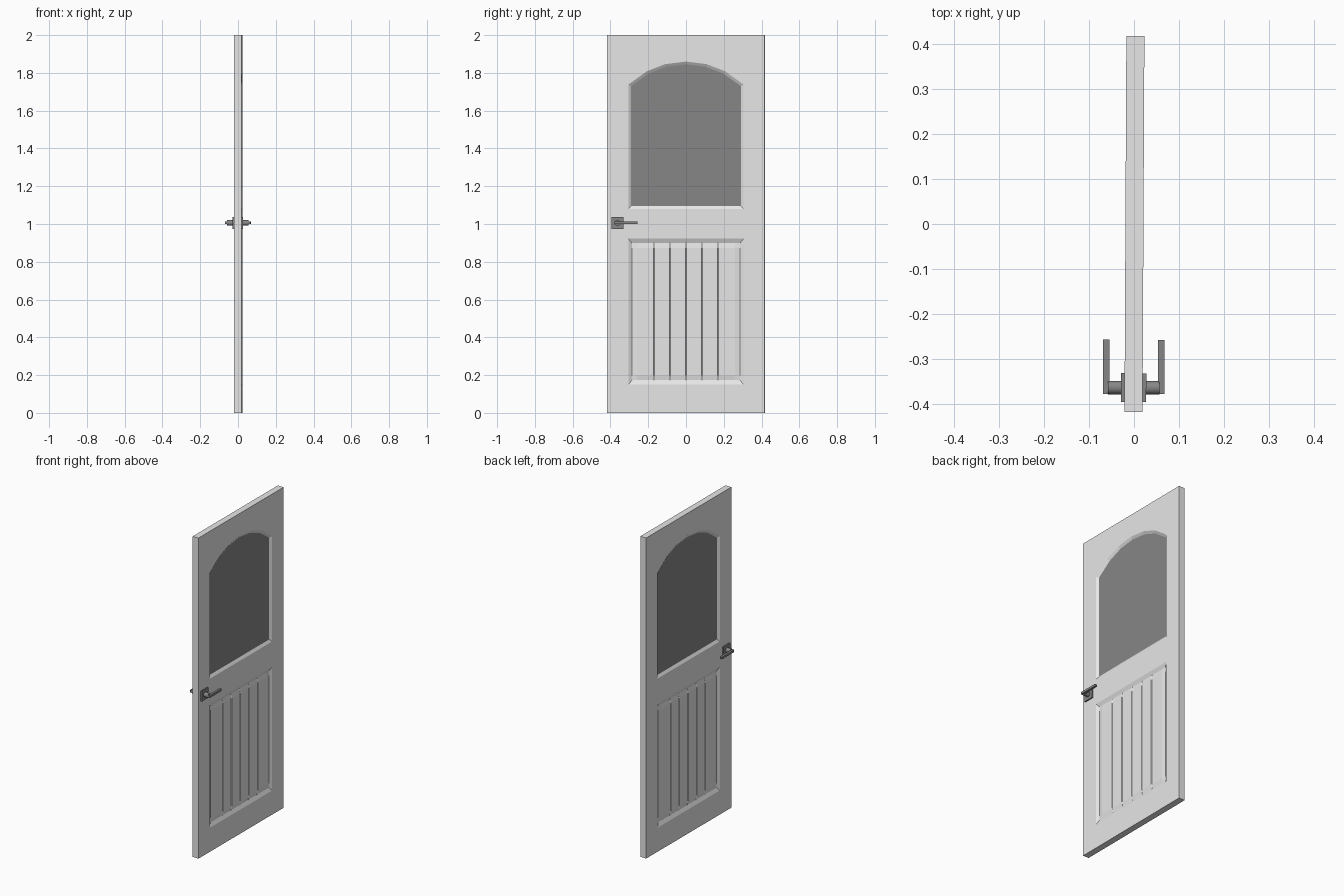
import bpy, bmesh, math
from mathutils import Matrix

if "Cube" in bpy.data.objects:
    bpy.data.objects.remove(bpy.data.objects["Cube"])

HALF, FACE, DEEP, RAISED = 0.417, 0.02, 0.010, 0.0145
SWING = Matrix.Translation((0.001, 0, 0)) @ Matrix.Rotation(-0.005, 4, 'Z')  # door barely ajar


def material(name, value):
    m = bpy.data.materials.new(name)
    m.diffuse_color = (value, value, value, 1)
    m.use_nodes = True
    m.node_tree.nodes["Principled BSDF"].inputs["Base Color"].default_value = m.diffuse_color
    return m


LIGHT = material("light_grey_paint", 0.8)
DARK = material("dark_grey", 0.24)


def finish(bm, name, mat, recalc=True):
    if recalc:
        bmesh.ops.recalc_face_normals(bm, faces=bm.faces)
    bm.transform(SWING)
    me = bpy.data.meshes.new(name)
    bm.to_mesh(me)
    bm.free()
    me.materials.append(mat)
    ob = bpy.data.objects.new(name, me)
    bpy.context.collection.objects.link(ob)
    return ob


def rect(w, z0, z1):
    return [(-w, z0), (w, z0), (w, z1), (-w, z1)]


def arch(w, z0, spring, top):
    """Window outline with a six-sided segmental arch."""
    rise = top - spring
    r = (w * w + rise * rise) / (2 * rise)
    pts = [(-w, z0), (w, z0)]
    for f in (1, 0.68, 0.36, 0, -0.36, -0.68, -1):
        y = f * w
        pts.append((y, top - r + math.sqrt(r * r - y * y)))
    return pts


def loop(bm, outline, x):
    return [bm.verts.new((x, y, z)) for y, z in outline]


def bridge(bm, a, b):
    n = len(a)
    for i in range(n):
        bm.faces.new((a[i], a[(i + 1) % n], b[(i + 1) % n], b[i]))


# door frame: slab with two openings and sloped mouldings
edge = rect(HALF, 0, 2)
window_out, window_in = arch(0.305, 1.08, 1.738, 1.86), arch(0.29, 1.096, 1.73, 1.845)
panel_out, panel_in = rect(0.305, 0.15, 0.922), rect(0.286, 0.173, 0.899)
bm = bmesh.new()
sides = []
for s in (1, -1):
    outer = [loop(bm, o, s * FACE) for o in (edge, window_out, panel_out)]
    rim = [bm.edges.new((l[i], l[(i + 1) % len(l)])) for l in outer for i in range(len(l))]
    bmesh.ops.triangle_fill(bm, edges=rim, use_beauty=True, use_dissolve=False)
    inner = [loop(bm, o, s * DEEP) for o in (window_in, panel_in)]
    bridge(bm, outer[1], inner[0])
    bridge(bm, outer[2], inner[1])
    sides.append([outer[0]] + inner)
for a, b in zip(*sides):
    bridge(bm, a, b)
finish(bm, "door_frame", LIGHT)

# arched window pane
bm = bmesh.new()
a, b = loop(bm, window_in, DEEP), loop(bm, window_in, -DEEP)
bm.faces.new(a)
bm.faces.new(b)
bridge(bm, a, b)
finish(bm, "window_pane", DARK)

# raised lower panel with vertical V grooves on both faces
columns = [(-0.286, DEEP), (-0.26, RAISED)]
for i in range(-2, 3):
    c = i * 0.085
    columns += [(c - 0.003, RAISED), (c, RAISED - 0.004), (c + 0.003, RAISED)]
columns += [(0.26, RAISED), (0.286, DEEP)]
rows = [0.173, 0.199, 0.873, 0.899]
bm = bmesh.new()
for s in (1, -1):
    grid = [[bm.verts.new((s * (x if 0 < r < 3 else DEEP), y, z)) for y, x in columns]
            for r, z in enumerate(rows)]
    for r in range(3):
        for c in range(len(columns) - 1):
            q = [grid[r][c], grid[r][c + 1], grid[r + 1][c + 1], grid[r + 1][c]]
            bm.faces.new(q if s > 0 else q[::-1])
finish(bm, "lower_panel", LIGHT, recalc=False)


# handles on both faces
def box(bm, centre, size):
    bmesh.ops.create_cube(bm, size=1, matrix=Matrix.Translation(centre) @ Matrix.Diagonal((*size, 1)))


HY, HZ = -0.363, 1.006
for s, side in ((1, "right"), (-1, "left")):
    bm = bmesh.new()
    box(bm, (s * 0.023, HY, HZ), (0.01, 0.064, 0.064))
    finish(bm, f"handle_plate_{side}", DARK)

    bm = bmesh.new()
    bmesh.ops.create_cone(bm, cap_ends=True, segments=20, radius1=0.015, radius2=0.015, depth=0.034,
                          matrix=Matrix.Translation((s * 0.04, HY, HZ)) @ Matrix.Rotation(math.pi / 2, 4, 'Y'))
    stem = finish(bm, f"handle_stem_{side}", DARK)
    for p in stem.data.polygons:
        p.use_smooth = len(p.vertices) == 4

    bm = bmesh.new()
    box(bm, (s * 0.061, -0.317, HZ), (0.014, 0.12, 0.014))
    finish(bm, f"handle_lever_{side}", DARK)
